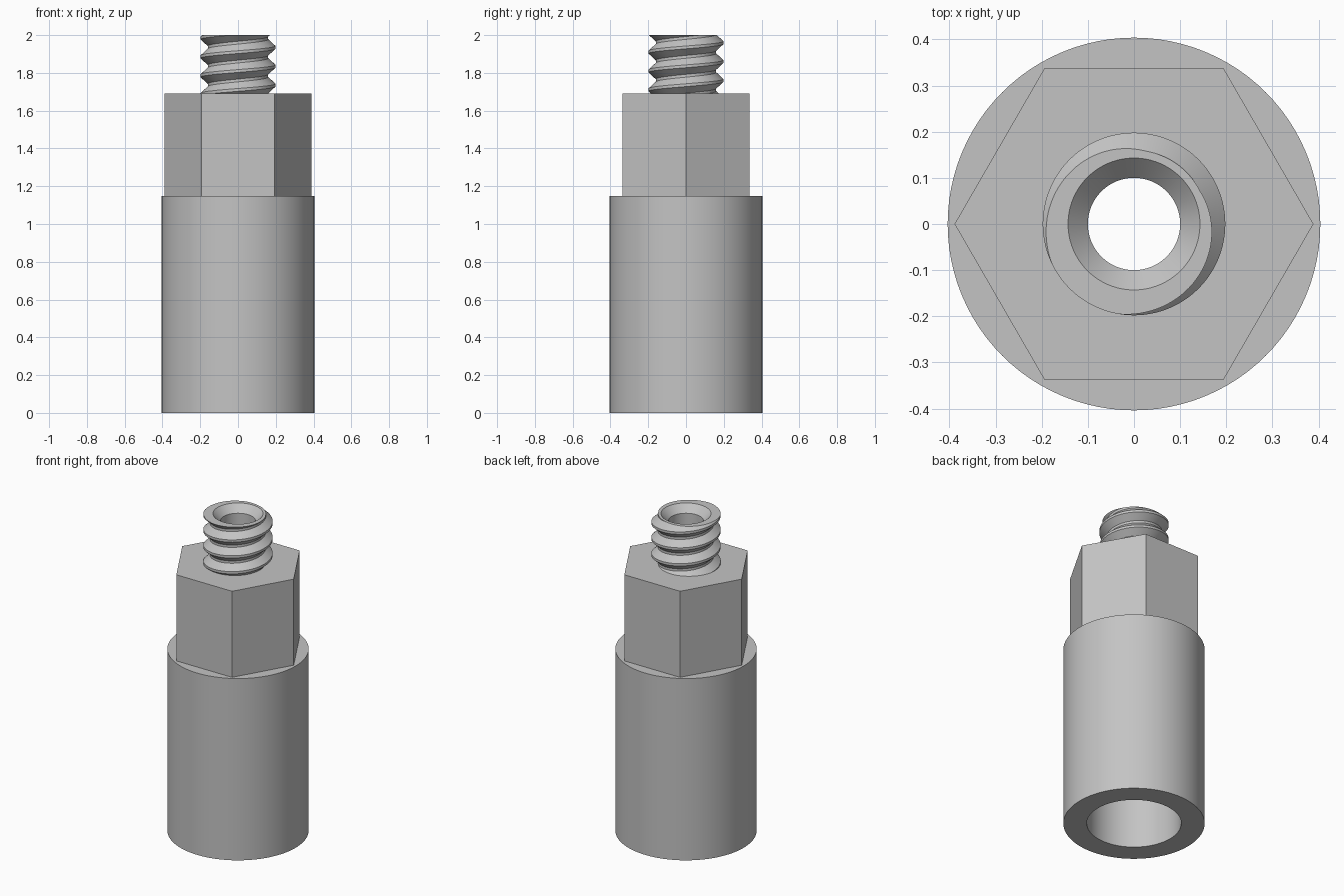
import bpy
import bmesh
from math import cos, sin, pi, radians

cube = bpy.data.objects.get("Cube")
if cube:
    bpy.data.objects.remove(cube, do_unlink=True)

steel = bpy.data.materials.new("grey steel")
steel.use_nodes = True
GREY = (0.55, 0.55, 0.55, 1)
steel.diffuse_color = GREY
steel.node_tree.nodes["Principled BSDF"].inputs["Base Color"].default_value = GREY


def revolve(name, profile, segments, smooth=True):
    """Skin the (radius, height) profile given for each angle around z."""
    bm = bmesh.new()
    columns = []
    for i in range(segments + 1):
        a = 2 * pi * i / segments
        columns.append([bm.verts.new((r * cos(a), r * sin(a), z))
                        for r, z in profile(i / segments)])
    for left, right in zip(columns, columns[1:]):
        for k in range(len(left) - 1):
            bm.faces.new((left[k], right[k], right[k + 1], left[k + 1]))
    bmesh.ops.remove_doubles(bm, verts=bm.verts[:], dist=0.00002)
    mesh = bpy.data.meshes.new(name)
    bm.to_mesh(mesh)
    bm.free()
    mesh.materials.append(steel)
    obj = bpy.data.objects.new(name, mesh)
    bpy.context.collection.objects.link(obj)
    if smooth:
        bpy.ops.object.select_all(action='DESELECT')
        obj.select_set(True)
        bpy.context.view_layer.objects.active = obj
        bpy.ops.object.shade_smooth_by_angle(angle=radians(30))
    return obj


BODY_R, BODY_TOP = 0.404, 1.147
HEX_R, HEX_TOP, TOP = 0.389, 1.69, 2.0
SOCKET_R, SOCKET_TOP, BORE_R = 0.27, 0.95, 0.10

# Round sleeve with the wide socket in its underside
sleeve = [(BORE_R, SOCKET_TOP), (SOCKET_R, SOCKET_TOP), (SOCKET_R, 0),
          (BODY_R, 0), (BODY_R, BODY_TOP), (0.32, BODY_TOP)]
revolve("sleeve", lambda turn: sleeve, 96)

# Hexagonal wrench section, corners on the x axis
hexagon = [(HEX_R, BODY_TOP), (HEX_R, HEX_TOP), (0.15, HEX_TOP)]
revolve("hex_section", lambda turn: hexagon, 6, smooth=False)

# Threaded spigot: helical ridge clipped flat at both ends, with through bore
PITCH, BASE, CREST, ROOT = 0.1, 1.4275, 0.198, 0.16
RIDGE = [(0, CREST), (0.15, CREST), (0.5, ROOT), (0.65, ROOT), (1, CREST)]


def ridge_radius(f):
    for (f0, r0), (f1, r1) in zip(RIDGE, RIDGE[1:]):
        if f <= f1:
            return r0 + (r1 - r0) * (f - f0) / (f1 - f0)
    return CREST


def spigot(turn):
    points = []
    for n in range(7):
        for f, r in RIDGE[:-1]:
            z = BASE + PITCH * (n + f + turn)
            clipped = min(max(z, HEX_TOP), TOP)
            if clipped != z:
                r = ridge_radius(((clipped - BASE) / PITCH - turn) % 1)
            points.append((r, clipped))
    return points + [(0.143, TOP), (BORE_R, TOP - 0.045), (BORE_R, SOCKET_TOP)]


revolve("threaded_spigot", spigot, 96)
